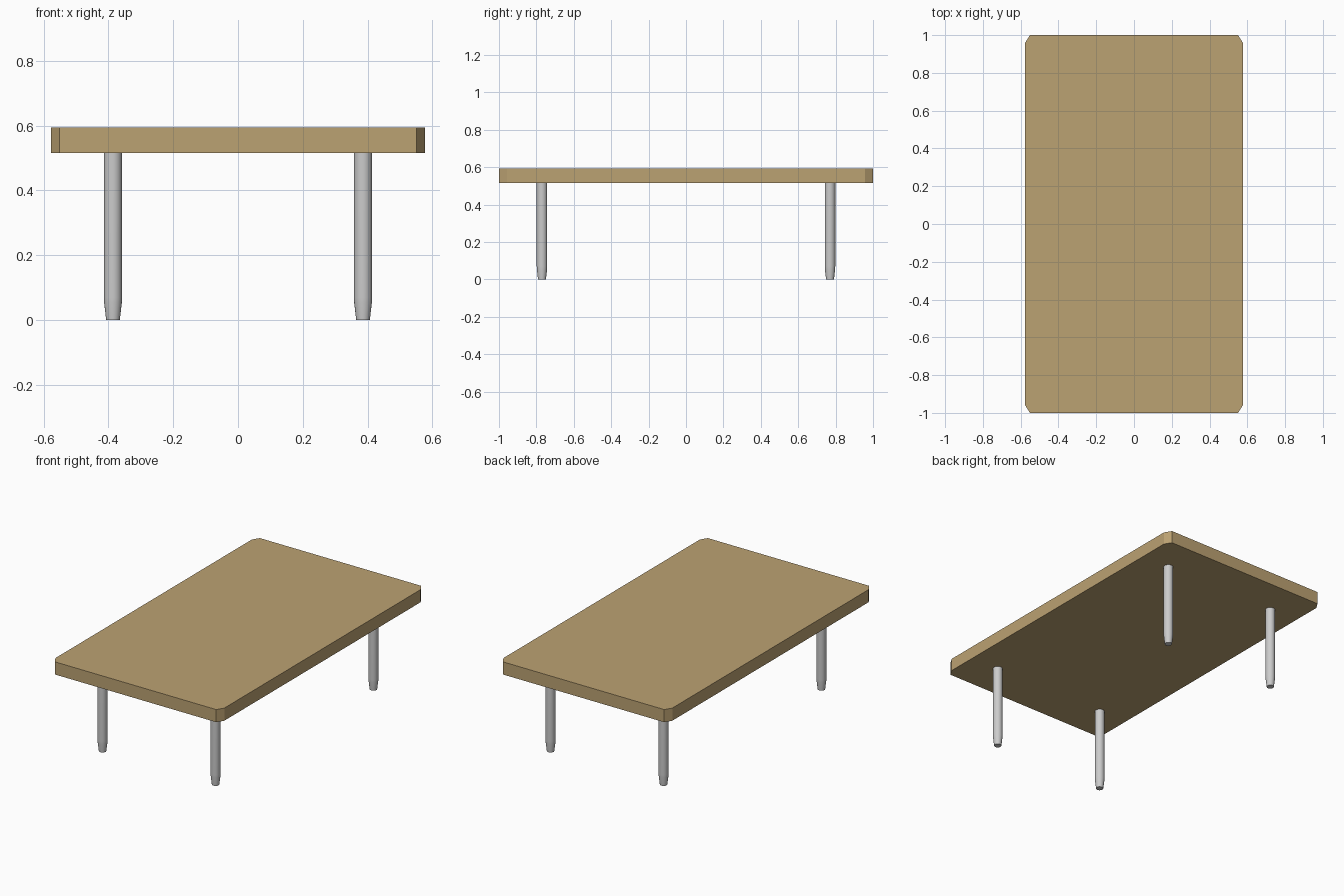
import bpy, bmesh
from math import cos, sin, pi

if "Cube" in bpy.data.objects:
    bpy.data.objects.remove(bpy.data.objects["Cube"])


def make_object(name, bm, color=None):
    bmesh.ops.recalc_face_normals(bm, faces=bm.faces)
    mesh = bpy.data.meshes.new(name)
    bm.to_mesh(mesh)
    bm.free()
    obj = bpy.data.objects.new(name, mesh)
    bpy.context.collection.objects.link(obj)
    if color:
        mat = bpy.data.materials.new(name + "_material")
        mat.diffuse_color = color
        mat.use_nodes = True
        mat.node_tree.nodes["Principled BSDF"].inputs["Base Color"].default_value = mat.diffuse_color
        mesh.materials.append(mat)
    return obj


# Table top: rectangle with clipped corners, extruded to a slab
HX, HY, CX, CY = 0.577, 1.0, 0.026, 0.042
Z0, Z1 = 0.516, 0.594
outline = [(HX - CX, -HY), (HX, -HY + CY), (HX, HY - CY), (HX - CX, HY),
           (-HX + CX, HY), (-HX, HY - CY), (-HX, -HY + CY), (-HX + CX, -HY)]
bm = bmesh.new()
base = bm.faces.new([bm.verts.new((x, y, Z0)) for x, y in outline])
ext = bmesh.ops.extrude_face_region(bm, geom=[base], use_keep_orig=True)
top_verts = [g for g in ext["geom"] if isinstance(g, bmesh.types.BMVert)]
bmesh.ops.translate(bm, verts=top_verts, vec=(0, 0, Z1 - Z0))
make_object("table_top", bm, (0.50, 0.36, 0.17, 1))


# Legs: round posts with a tapered foot
def leg(name, x, y, sides=20):
    profile = [(0.021, 0), (0.0275, 0.055), (0.028, 0.07), (0.028, Z0)]
    bm = bmesh.new()
    rings = [[bm.verts.new((x + r * cos(2 * pi * i / sides),
                            y + r * sin(2 * pi * i / sides), z))
              for i in range(sides)] for r, z in profile]
    for lo, hi in zip(rings, rings[1:]):
        for i in range(sides):
            j = (i + 1) % sides
            bm.faces.new((lo[i], lo[j], hi[j], hi[i])).smooth = True
    for cap in (rings[0], rings[-1]):
        bm.faces.new(cap)
        for i in range(sides):
            bm.edges.get((cap[i], cap[(i + 1) % sides])).smooth = False
    make_object(name, bm)


for y, end in ((-0.77, "front"), (0.77, "back")):
    for x, side in ((-0.386, "left"), (0.386, "right")):
        leg(f"{end}_{side}_leg", x, y)
